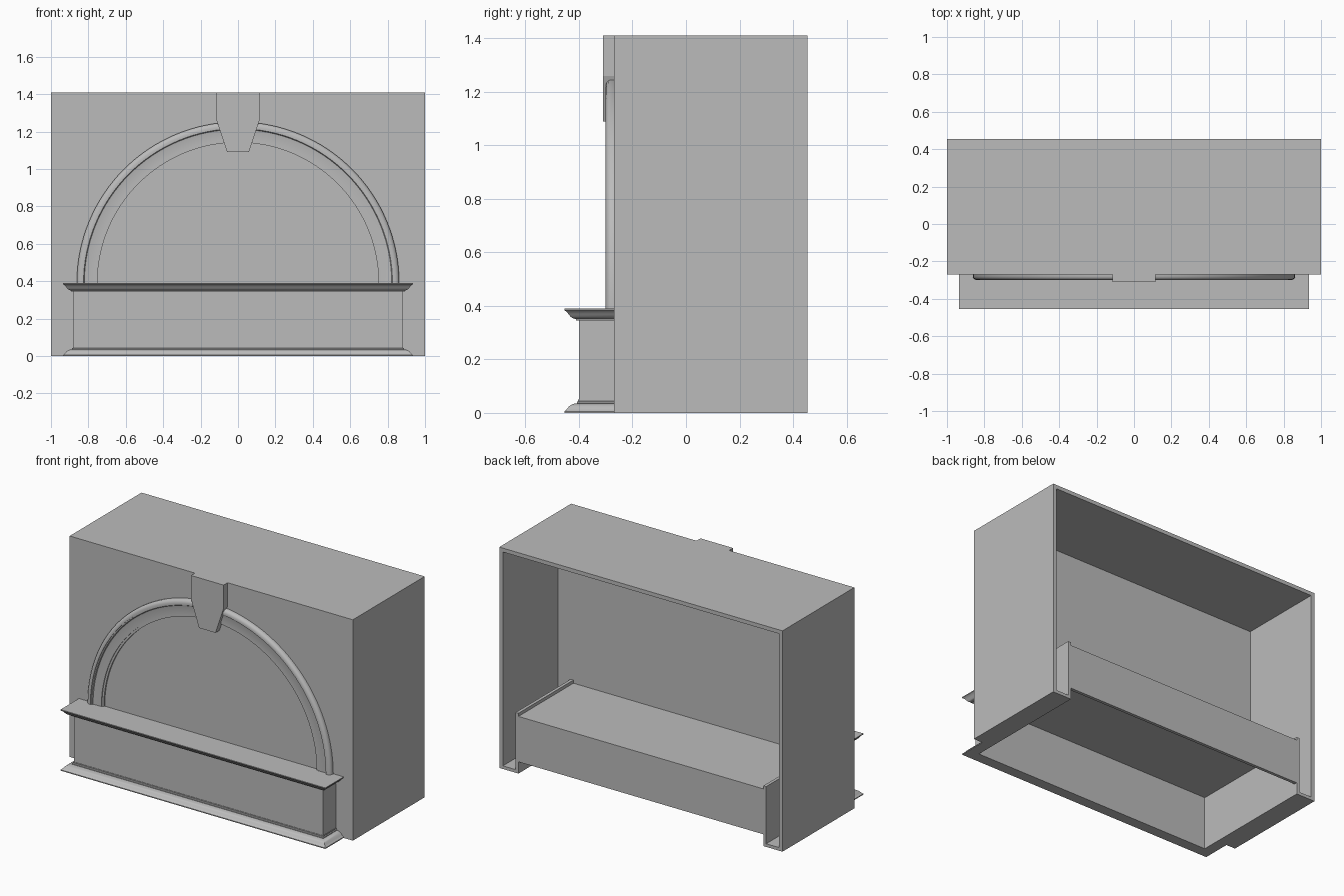
import bpy, bmesh, math

cube = bpy.data.objects.get("Cube")
if cube:
    bpy.data.objects.remove(cube, do_unlink=True)

grey = bpy.data.materials.new("plain_grey")
grey.use_nodes = True
GREY = (0.5, 0.5, 0.5, 1.0)
grey.diffuse_color = GREY
grey.node_tree.nodes["Principled BSDF"].inputs["Base Color"].default_value = GREY


def finish(name, bm, smooth=False):
    bmesh.ops.recalc_face_normals(bm, faces=bm.faces[:])
    mesh = bpy.data.meshes.new(name)
    bm.to_mesh(mesh)
    bm.free()
    ob = bpy.data.objects.new(name, mesh)
    bpy.context.collection.objects.link(ob)
    mesh.materials.append(grey)
    if smooth:
        bpy.ops.object.select_all(action='DESELECT')
        ob.select_set(True)
        bpy.context.view_layer.objects.active = ob
        bpy.ops.object.shade_smooth_by_angle(angle=math.radians(30))
    return ob


def box(name, x0, x1, y0, y1, z0, z1):
    plate(name, [(x0, z0), (x1, z0), (x1, z1), (x0, z1)], y0, y1)


def plate(name, outline, y0, y1):
    """Extrude an x-z outline from y0 back to y1."""
    bm = bmesh.new()
    face = bm.faces.new([bm.verts.new((x, y0, z)) for x, z in outline])
    new = bmesh.ops.extrude_face_region(bm, geom=[face])["geom"]
    for v in new:
        if isinstance(v, bmesh.types.BMVert):
            v.co.y = y1
    finish(name, bm)


def loft(bm, rings):
    """Skin neighbouring rows of points with quads."""
    rows = [[bm.verts.new(p) for p in ring] for ring in rings]
    for a, b in zip(rows, rows[1:]):
        for i in range(len(a) - 1):
            bm.faces.new((a[i], a[i + 1], b[i + 1], b[i]))
    return rows


FRONT, INNER, BACK, TOP = -0.27, -0.10, 0.455, 1.41
WALL = 0.025

# Front wall with the low opening through to the hearth box
plate("front_wall", [(-1, 0), (-1, TOP), (1, TOP), (1, 0), (0.865, 0),
                     (0.865, 0.365), (-0.865, 0.365), (-0.865, 0)], FRONT, INNER)

# Open-backed outer case
box("top_panel", -1, 1, INNER, BACK, TOP - WALL, TOP)
for s, side in ((1, "left"), (-1, "right")):
    def span(a, b):
        return min(s * a, s * b), max(s * a, s * b)
    box(side + "_outer_wall", *span(1 - WALL, 1), INNER, BACK, 0, TOP - WALL)
    box(side + "_channel_floor", *span(0.885, 1 - WALL), INNER, BACK, 0, 0.02)
    box(side + "_inner_wall", *span(0.865, 0.885), INNER, BACK, 0, 0.385)

# Inner hearth box: shelf over it and panel behind it
box("inner_shelf", -0.865, 0.865, -0.384, BACK, 0.345, 0.365)
box("inner_back_panel", -0.865, 0.865, BACK - 0.02, BACK, 0.075, 0.345)

# Projecting mantel: one moulded profile (outward offset, height) on three sides
profile = [(-0.015, 0.365), (-0.015, 0), (0.055, 0), (0.055, 0.006), (0.049, 0.01),
           (0.043, 0.017), (0.037, 0.025), (0.028, 0.031), (0.017, 0.035), (0.008, 0.036),
           (0.008, 0.041), (0.003, 0.044), (0.003, 0.05), (0, 0.05),
           (0, 0.345), (0.012, 0.345), (0.012, 0.35), (0.023, 0.354), (0.032, 0.36),
           (0.039, 0.369), (0.046, 0.378), (0.055, 0.384), (0.055, 0.39)]
bm = bmesh.new()
rows = loft(bm, [[(-0.88 - o, FRONT, z), (-0.88 - o, -0.40 - o, z),
                  (0.88 + o, -0.40 - o, z), (0.88 + o, FRONT, z)] for o, z in profile])
bm.faces.new(rows[-1])
finish("mantel", bm, True)

# Moulded arch: profile (radius, y) swept over a half circle
arch = [(0.862, FRONT), (0.862, -0.283), (0.858, -0.291), (0.851, -0.297), (0.842, -0.30),
        (0.833, -0.30), (0.833, -0.294), (0.826, -0.294), (0.822, -0.288), (0.815, -0.286),
        (0.765, -0.286), (0.765, -0.280), (0.752, -0.280), (0.752, FRONT)]
STEPS = 64
bm = bmesh.new()
rows = loft(bm, [[(r * math.cos(math.pi * i / STEPS), y, 0.39 + r * math.sin(math.pi * i / STEPS))
                  for r, y in arch] for i in range(STEPS + 1)])
bm.faces.new(rows[0])
bm.faces.new(rows[-1])
finish("arch_moulding", bm, True)

# Keystone
plate("keystone", [(-0.115, TOP), (-0.115, 1.26), (-0.058, 1.09),
                   (0.058, 1.09), (0.115, 1.26), (0.115, TOP)], -0.31, FRONT)
